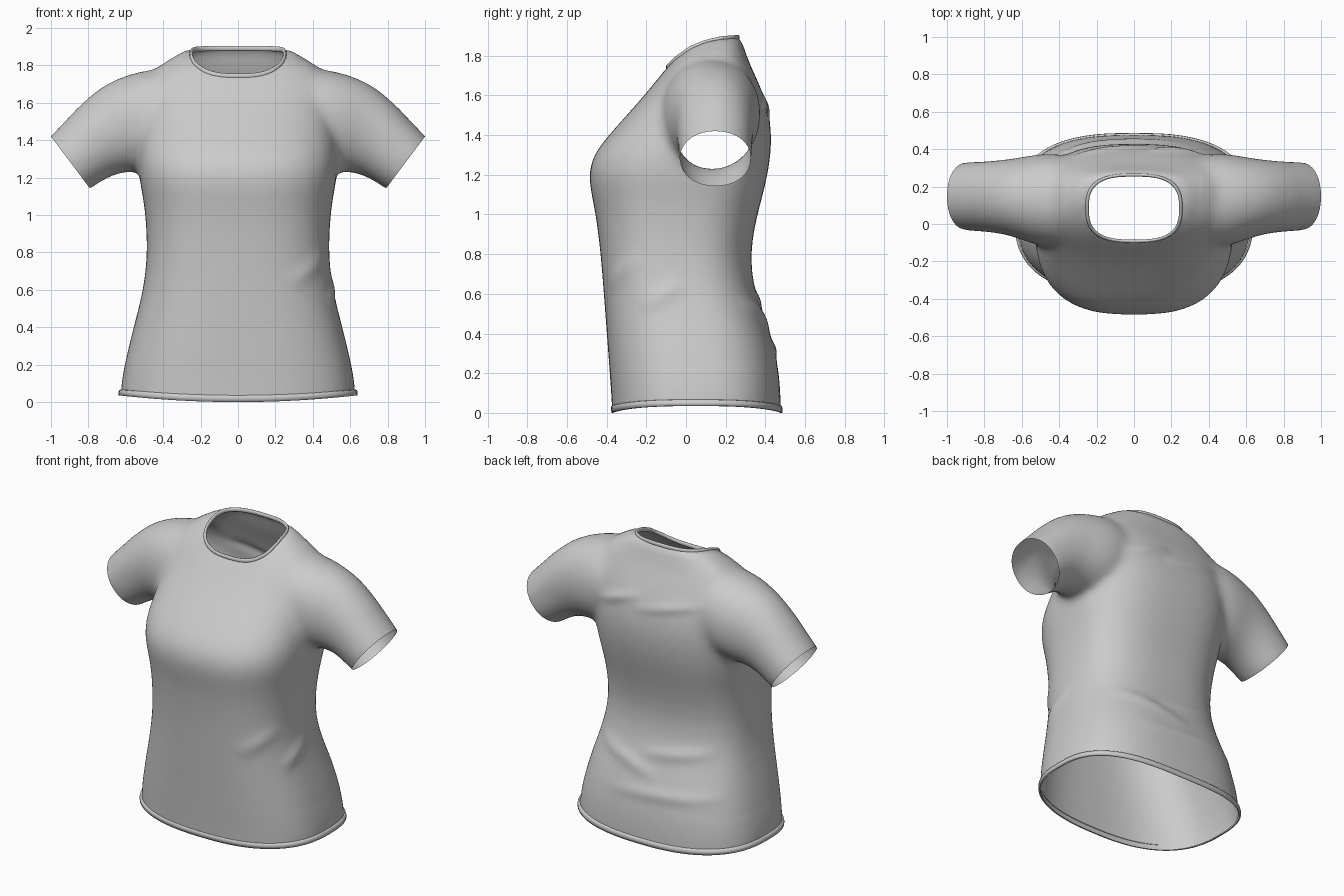
import bpy, bmesh, math
from mathutils import Vector

cube = bpy.data.objects.get("Cube")
if cube:
    bpy.data.objects.remove(cube, do_unlink=True)

fabric = bpy.data.materials.new("grey_fabric")
fabric.use_nodes = True
GREY = (0.6, 0.6, 0.6, 1)
fabric.diffuse_color = GREY
fabric.node_tree.nodes["Principled BSDF"].inputs["Base Color"].default_value = GREY

# Torso stations: height, half width, front y, back y, y of widest point
TORSO = [
    (-.2, .63, -.37, .48, .05), (0, .635, -.37, .48, .05), (.2, .61, -.385, .475, .04),
    (.4, .56, -.4, .43, .02), (.6, .505, -.415, .345, -.02), (.8, .483, -.43, .318, -.03),
    (1, .495, -.455, .36, -.01), (1.1, .51, -.477, .388, 0), (1.2, .53, -.495, .412, 0),
    (1.3, .535, -.472, .428, .02), (1.4, .53, -.39, .432, .06), (1.5, .52, -.3, .422, .1),
    (1.6, .51, -.21, .395, .13), (1.7, .5, -.13, .35, .14), (1.75, .48, -.09, .325, .15),
    (1.8, .42, -.05, .305, .15), (1.85, .34, .01, .29, .16), (1.9, .26, .06, .275, .17),
    (1.93, .15, .1, .24, .17)]
# Sleeve stations: top x, top z, bottom x, bottom z, front y, back y
SLEEVE = [
    (.2, 1.78, .3, 1.27, -.13, .37), (.45, 1.79, .5, 1.23, -.13, .385),
    (.6, 1.75, .58, 1.23, -.09, .36), (.72, 1.7, .65, 1.22, -.055, .345),
    (.85, 1.59, .72, 1.185, -.045, .337), (1, 1.42, .79, 1.14, -.035, .332),
    (1.08, 1.36, .87, 1.08, -.035, .332)]
# Folds: start, end, height, width
FOLDS = [
    ((.05, .4, 1.6), (.4, .36, 1.48), .014, .03), ((-.4, .36, 1.62), (.1, .42, 1.5), .012, .03),
    ((-.42, .25, .62), (.1, .36, .54), .014, .04), ((.42, .25, .56), (-.1, .38, .42), .013, .04),
    ((-.5, .2, .36), (.3, .44, .3), .012, .04), ((.45, -.2, .8), (.25, -.38, .62), .010, .04),
    ((.5, .0, .66), (.42, -.22, .52), .012, .04)]
NECK_Y, NECK_A, NECK_B, NECK_N = .085, .25, .177, 2.8


def spow(v, n):
    return math.copysign(abs(v) ** (2 / n), v)


def lerp_row(table, key):
    for a, b in zip(table, table[1:]):
        if key <= b[0]:
            t = max(0, (key - a[0]) / (b[0] - a[0]))
            return [p + (q - p) * t for p, q in zip(a, b)]
    return table[-1]


def torso_ring(row, count=48, n=2.7, grow=0):
    z, w, front, back, mid = row
    ring = []
    for i in range(count):
        a = math.tau * i / count
        s = spow(math.sin(a), n)
        depth = (back - mid if s > 0 else mid - front) + grow
        ring.append(Vector(((w + grow) * spow(math.cos(a), n), mid + s * depth, z)))
    return ring


def sleeve_ring(row, side, count=32):
    tx, tz, bx, bz, front, back = row
    top, bottom = Vector((tx, 0, tz)), Vector((bx, 0, bz))
    ring = []
    for i in range(count):
        a = math.tau * i / count
        p = (top + bottom) / 2 + (top - bottom) / 2 * spow(math.cos(a), 2.1)
        p.y = (front + back) / 2 + (back - front) / 2 * spow(math.sin(a), 2.1)
        p.x *= side
        ring.append(p)
    return ring


def loft(bm, rings, caps=True):
    loops = [[bm.verts.new(p) for p in r] for r in rings]
    for a, b in zip(loops, loops[1:]):
        for i in range(len(a)):
            j = (i + 1) % len(a)
            bm.faces.new((a[i], a[j], b[j], b[i]))
    if caps:
        bm.faces.new(loops[0][::-1])
        bm.faces.new(loops[-1])


def make_object(name, bm):
    mesh = bpy.data.meshes.new(name)
    bm.to_mesh(mesh)
    bm.free()
    mesh.materials.append(fabric)
    for p in mesh.polygons:
        p.use_smooth = True
    obj = bpy.data.objects.new(name, mesh)
    bpy.context.collection.objects.link(obj)
    return obj


def hem_lift(x, z):
    return .035 * min(1, (x / .63) ** 2) * max(0, 1 - z / .25)


def neck_point(angle):
    x = NECK_A * spow(math.cos(angle), NECK_N)
    y = NECK_Y + NECK_B * spow(math.sin(angle), NECK_N)
    z = lerp_row([(-.1, 1.735), (-.05, 1.785), (.02, 1.835), (.1, 1.868),
                  (.18, 1.885), (.27, 1.892)], y)[1]
    return Vector((x, y, z))


# Solid torso and sleeves, fused into one skin
bm = bmesh.new()
loft(bm, [torso_ring(r) for r in TORSO])
for side in (1, -1):
    loft(bm, [sleeve_ring(r, side) for r in SLEEVE])
bmesh.ops.recalc_face_normals(bm, faces=bm.faces)
solid = make_object("shirt_solid", bm)
solid.modifiers.new("round", "SUBSURF").levels = 1
fuse = solid.modifiers.new("fuse", "REMESH")
fuse.mode = "VOXEL"
fuse.voxel_size = .018
bpy.context.view_layer.update()
fused = solid.evaluated_get(bpy.context.evaluated_depsgraph_get()).to_mesh()
bm = bmesh.new()
bm.from_mesh(fused)
bpy.data.objects.remove(solid, do_unlink=True)
for _ in range(14):
    bmesh.ops.smooth_vert(bm, verts=bm.verts, factor=.5, use_axis_x=True,
                          use_axis_y=True, use_axis_z=True)

# Cloth folds
bm.normal_update()
for v in bm.verts:
    push = 0
    for a, b, height, width in FOLDS:
        a, b = Vector(a), Vector(b)
        t = (v.co - a).dot(b - a) / (b - a).length_squared
        if 0 < t < 1:
            off = v.co - a.lerp(b, t)
            if off.length < .2:
                push += height * math.sin(math.pi * t) * math.exp(-(off.z / width) ** 2)
    v.co += v.normal * push


# Open the cuffs and the hem
def slice_off(faces, point, normal):
    geom = set(faces)
    for f in faces:
        geom.update(f.verts, f.edges)
    bmesh.ops.bisect_plane(bm, geom=list(geom), dist=1e-5, plane_co=point,
                           plane_no=normal, clear_outer=True)


for side in (1, -1):
    slice_off([f for f in bm.faces if f.calc_center_median().x * side > .7],
              (.895 * side, 0, 1.28), (.8 * side, 0, -.6))
slice_off(bm.faces[:], (0, 0, 0), (0, 0, -1))
for v in bm.verts:
    if v.co.z < .25:
        v.co.z += hem_lift(v.co.x, v.co.z)

# Open the neck and fit its edge to the neckline
inside = [v for v in bm.verts if v.co.z > 1.6 and
          abs(v.co.x / NECK_A) ** NECK_N + abs((v.co.y - NECK_Y) / NECK_B) ** NECK_N < 1]
bmesh.ops.delete(bm, geom=inside, context="VERTS")
for v in bm.verts:
    if v.is_boundary and v.co.z > 1.6:
        c, s = v.co.x / NECK_A, (v.co.y - NECK_Y) / NECK_B
        k = NECK_N / 2
        v.co = neck_point(math.atan2(math.copysign(abs(s) ** k, s),
                                     math.copysign(abs(c) ** k, c)))
near = [v for v in bm.verts if not v.is_boundary and v.co.z > 1.6 and abs(v.co.x) < .36]
for _ in range(8):
    bmesh.ops.smooth_vert(bm, verts=near, factor=.5, use_axis_x=True,
                          use_axis_y=True, use_axis_z=True)
make_object("shirt_body", bm)

# Hem band
bm = bmesh.new()
rings = []
for z, grow in ((0, -.004), (0, .005), (.018, .007), (.034, .005), (.038, -.004)):
    ring = torso_ring(lerp_row(TORSO, z), 96, grow=grow)
    for p in ring:
        p.z += hem_lift(p.x, p.z)
    rings.append(ring)
loft(bm, rings, caps=False)
make_object("hem_band", bm)

# Neck trim: flat ribbed band swept around the neckline
bm = bmesh.new()
rings = []
for i in range(80):
    p = neck_point(math.tau * i / 80)
    out = Vector((p.x, p.y - NECK_Y, 0)).normalized()
    rings.append([p + out * (.009 * math.cos(a)) + Vector((0, 0, .014 * math.sin(a)))
                  for a in (math.tau * k / 10 for k in range(10))])
loft(bm, rings + [rings[0]], caps=False)
bmesh.ops.remove_doubles(bm, verts=bm.verts, dist=1e-5)
bmesh.ops.recalc_face_normals(bm, faces=bm.faces)
make_object("neck_trim", bm)
